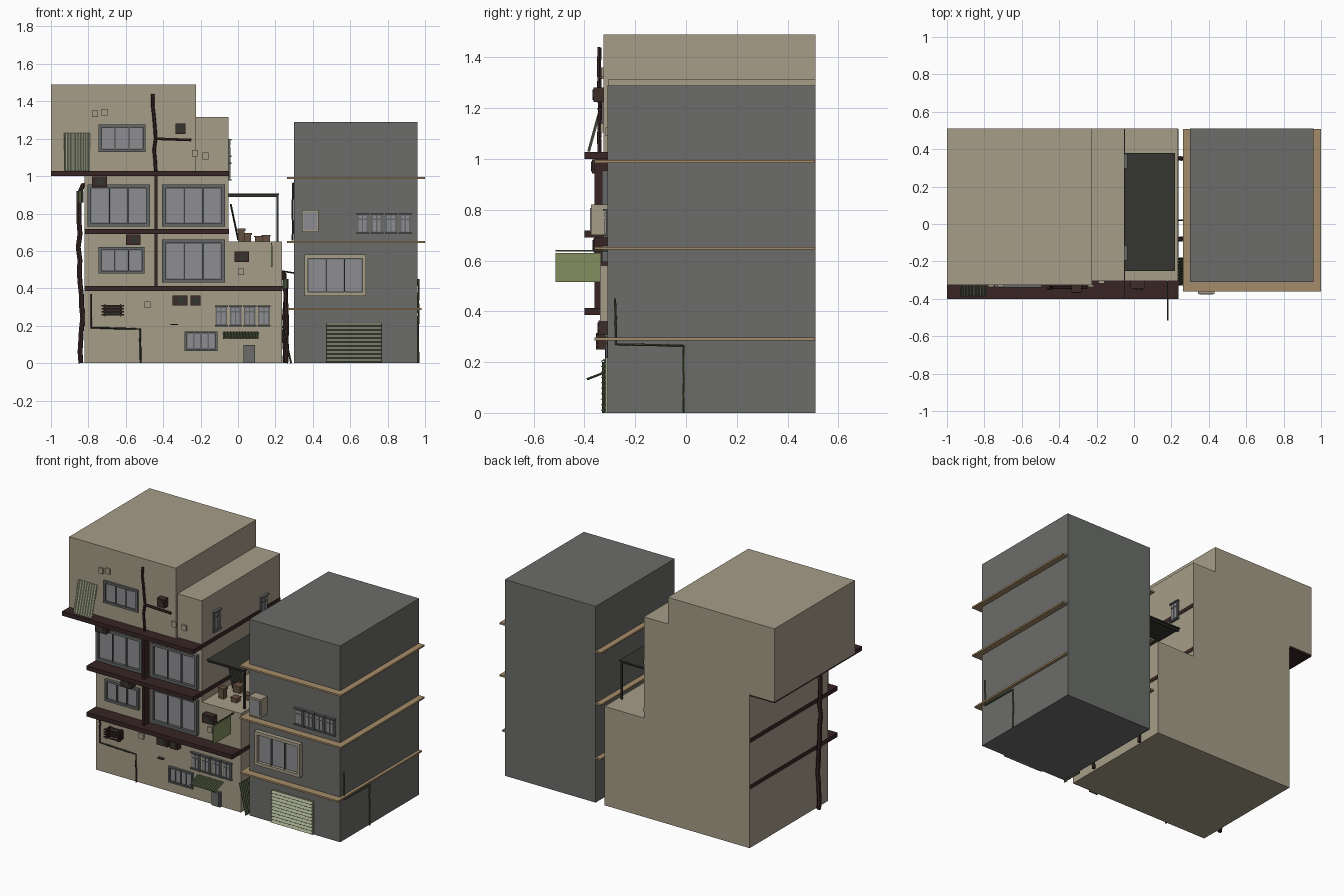
import bpy, bmesh, math, random
from mathutils import Vector, Matrix

if "Cube" in bpy.data.objects:
    bpy.data.objects.remove(bpy.data.objects["Cube"])
random.seed(4)

COL = {"beige": (.385, .34, .25), "grey": (.15, .155, .145), "red": (.04, .018, .018),
       "tan": (.37, .26, .14), "frame": (.13, .14, .135), "glass": (.27, .27, .29),
       "green": (.33, .36, .24), "olive": (.22, .27, .11), "brown": (.045, .025, .022),
       "dark": (.035, .037, .03), "moss": (.07, .09, .045), "pot": (.13, .08, .05)}
MAT = {}
for k, c in COL.items():
    MAT[k] = bpy.data.materials.new(k)
    MAT[k].diffuse_color = (*c, 1)


def boxes(name, parts):
    """One object from boxes (x0, x1, y0, y1, z0, z1, colour)."""
    me = bpy.data.meshes.new(name)
    bm = bmesh.new()
    used = []
    for x0, x1, y0, y1, z0, z1, c in parts:
        if c not in used:
            used.append(c)
            me.materials.append(MAT[c])
        m = Matrix.Translation(((x0+x1)/2, (y0+y1)/2, (z0+z1)/2)) @ Matrix.Diagonal((x1-x0, y1-y0, z1-z0, 1))
        for v in bmesh.ops.create_cube(bm, size=1, matrix=m)["verts"]:
            for f in v.link_faces:
                f.material_index = used.index(c)
    bm.to_mesh(me)
    bm.free()
    ob = bpy.data.objects.new(name, me)
    bpy.context.collection.objects.link(ob)
    return ob


def window(name, x0, x1, z0, z1, y, n, d=.014, col="frame", t=.014):
    """Framed window on a wall at y, facing -y, with n panes."""
    p = [(x0, x1, y-d, y+.01, z0, z0+t, col), (x0, x1, y-d, y+.01, z1-t, z1, col),
         (x0, x0+t, y-d, y+.01, z0+t, z1-t, col), (x1-t, x1, y-d, y+.01, z0+t, z1-t, col)]
    w, s = (x1-x0-2*t)/n, .005
    for i in range(n):
        a, b = x0+t+i*w, x0+t+(i+1)*w
        p.append((a+s, b-s, y-d*.45, y+.01, z0+t+s, z1-t-s, "glass"))
        p.append((a, b, y-d*.3, y+.01, z0+t, z1-t, "frame"))
        if i:
            p.append((a-s/2, a+s/2, y-d*.8, y+.01, z0+t, z1-t, "frame"))
    return boxes(name, p)


def small_window(name, x, z, y, w=.062, h=.105):
    """Narrow window: transom row over two tall panes."""
    p = [(x, x+w, y-.006, y+.01, z, z+h, "frame"), (x-.004, x+w+.004, y-.016, y+.01, z-.004, z+.004, "frame"),
         (x-.004, x+w+.004, y-.016, y+.01, z+h-.004, z+h+.004, "frame")]
    for i in range(2):
        a = x+.008+i*(w-.012)/2
        p.append((a, a+w/2-.012, y-.011, y, z+.01, z+h*.68, "glass"))
        p.append((a, a+w/2-.012, y-.011, y, z+h*.74, z+h-.01, "glass"))
    return boxes(name, p)


def pipe(name, pts, r, col, wobble=0.0):
    """Round pipe along points, optionally a little crooked."""
    path = []
    for a, b in zip(pts, pts[1:]):
        a, b = Vector(a), Vector(b)
        n = max(1, int((b-a).length/.06)) if wobble else 1
        path += [a.lerp(b, i/n) for i in range(n)]
    path.append(Vector(pts[-1]))
    cu = bpy.data.curves.new(name, "CURVE")
    cu.dimensions, cu.bevel_depth, cu.bevel_resolution, cu.use_fill_caps = "3D", r, 1, True
    s = cu.splines.new("POLY")
    s.points.add(len(path)-1)
    for i, v in enumerate(path):
        j = wobble if 0 < i < len(path)-1 else 0
        s.points[i].co = (v.x+random.uniform(-j, j), v.y+random.uniform(-j, j)*.5, v.z, 1)
    ob = bpy.data.objects.new(name, cu)
    ob.data.materials.append(MAT[col])
    bpy.context.collection.objects.link(ob)
    bpy.context.view_layer.objects.active = ob
    ob.select_set(True)
    bpy.ops.object.convert(target="MESH")
    bpy.ops.object.shade_smooth_by_angle()
    bpy.context.object.select_set(False)


def aircon(name, x, z, y, w=.08, h=.056, d=.04):
    """Box unit with a round fan guard."""
    boxes(name, [(x, x+w, y-d, y+.005, z, z+h, "brown")])
    bm = bmesh.new()
    bmesh.ops.create_cone(bm, cap_ends=True, segments=12, radius1=h*.36, radius2=h*.36, depth=.008,
                          matrix=Matrix.Translation((x+w*.55, y-d, z+h/2)) @ Matrix.Rotation(math.pi/2, 4, "X"))
    me = bpy.data.meshes.new(name+"_fan")
    bm.to_mesh(me)
    bm.free()
    me.materials.append(MAT["dark"])
    bpy.context.collection.objects.link(bpy.data.objects.new(name+"_fan", me))


def corrugated(name, corner, u, v, n, depth, col):
    """Zigzag sheet: ridges run along u, repeat along v."""
    corner, u, v = Vector(corner), Vector(u), Vector(v)
    nrm = u.cross(v).normalized()*depth
    bm = bmesh.new()
    rows = []
    for i in range(2*n+1):
        p = corner+v*(i/(2*n))+(nrm if i % 2 else Vector())
        rows.append((bm.verts.new(p), bm.verts.new(p+u)))
    for a, b in zip(rows, rows[1:]):
        bm.faces.new((a[0], a[1], b[1], b[0]))
    me = bpy.data.meshes.new(name)
    bm.to_mesh(me)
    bm.free()
    me.materials.append(MAT[col])
    ob = bpy.data.objects.new(name, me)
    ob.modifiers.new("thickness", "SOLIDIFY").thickness = .004
    bpy.context.collection.objects.link(ob)


F, T, G, B = -.305, -.325, -.31, .51   # front planes and shared back plane

# Left building masses
boxes("left_lower_block", [(-.82, .235, F, B, 0, .65, "beige")])
boxes("left_middle_block", [(-.82, -.05, F, B, .65, 1.01, "beige")])
boxes("left_top_block", [(-1, -.225, T, B, 1.01, 1.49, "beige")])
boxes("left_top_side_block", [(-.225, -.05, F, B, 1.01, 1.315, "beige")])
# Dark floor ledges and the balcony pillar
for i, (a, b, z) in enumerate([(-.822, .237, .385), (-.822, -.048, .69), (-1, -.048, 1.0)]):
    boxes(f"floor_ledge_{i}", [(a, b, -.4, B-.002, z, z+.028, "red")])
boxes("balcony_pillar", [(-.447, -.43, -.36, F, .41, 1.0, "red")])

# Left building windows
window("third_floor_window_left", -.805, -.47, .73, .955, F, 3, .025, t=.018)
window("third_floor_window_right", -.405, -.07, .73, .955, F, 3, .025, t=.018)
window("second_floor_window_left", -.745, -.5, .48, .62, F, 3, .02)
window("second_floor_window_right", -.405, -.07, .43, .66, F, 3, .025, t=.018)
window("top_floor_window", -.745, -.495, 1.13, 1.275, T, 3)
window("ground_window", -.285, -.11, .065, .17, F, 4, t=.01)
for i in range(4):
    small_window(f"ground_small_window_{i}", -.12+i*.076, .2, F)
    small_window(f"right_small_window_{i}", .637+i*.076, .695, G, .06)
# Windows on the side wall above the terrace
for i, (y, z) in enumerate([(-.19, 1.07), (.3, .98)]):
    ob = small_window(f"side_window_{i}", 0, 0, 0, .07, .125)
    ob.rotation_euler.z = math.pi/2
    ob.location = (-.05, y, z)

# Wall fixtures
for i, (x, z, w, y) in enumerate([(-.35, .307, .08, F), (-.255, .307, .055, F), (-.6, .632, .08, F-.02),
                                  (-.78, .943, .08, F-.025), (-.335, 1.225, .055, T), (-.02, .54, .08, F)]):
    aircon(f"aircon_{i}", x, z, y, w)
boxes("slatted_vent", [(-.72, -.62, F-.01, F, .255, .31, "dark")] +
      [(-.73, -.61, F-.05, F-.04, .256+i*.016, .262+i*.016, "brown") for i in range(4)] +
      [(x, x+.006, F-.05, F, .25, .315, "brown") for x in (-.715, -.631)])
corrugated("door_awning", (-.08, F, .165), (0, -.085, -.033), (.19, 0, 0), 12, .005, "moss")
boxes("small_door", [(.03, .092, F-.015, F, 0, .098, "frame"), (.037, .085, F-.018, F, .006, .09, "grey")])
boxes("wall_patches", [(x, x+.032, y-.012, y, z, z+.035, "beige") for x, z, y in
      [(-.78, 1.315, T), (-.73, 1.325, T), (-.247, 1.105, T), (-.5, .295, F), (-.19, 1.09, F), (.0, .47, F)]])
boxes("wall_tag", [(-.36, -.32, F-.02, F, .203, .209, "dark")])
corrugated("top_leaning_sheet", (-.93, -.385, 1.03), (0, .055, .2), (.14, 0, 0), 8, .007, "green")
boxes("hanging_sign", [(.176, .184, -.515, -.335, .515, .63, "olive"), (.177, .183, -.515, F, .635, .642, "moss")])

# Pipes
pipe("roof_pipe", [(-.44, T-.015, 1.02), (-.445, T-.015, 1.2), (-.455, T-.015, 1.44)], .009, "red", .006)
pipe("roof_pipe_branch", [(-.445, T-.015, 1.2), (-.25, T-.015, 1.193)], .008, "red", .002)
pipe("ground_pipe", [(-.785, F-.008, .37), (-.785, F-.008, .19), (-.525, F-.008, .182), (-.52, F-.008, 0)], .005, "dark", .002)
pipe("left_drain_pipe", [(-.84, -.18, 0), (-.835, -.18, .3), (-.85, -.18, .55), (-.845, -.18, .9), (-.835, -.18, .95),
                         (-.8, -.18, .955)], .014, "red", .006)
pipe("right_drain_pipe", [(.257, -.08, 0), (.262, -.08, .25), (.252, -.08, .42), (.25, -.08, .475), (.22, -.08, .485)],
     .012, "red", .004)
pipe("left_pipe_collar", [(-.845, -.18, .86), (-.845, -.18, .92)], .018, "moss")
pipe("right_pipe_collar", [(.253, -.08, .4), (.253, -.08, .45)], .016, "moss")
pipe("right_back_pipe", [(.25, .35, 0), (.252, .35, .45), (.22, .35, .47)], .012, "red", .004)
pipe("wall_link_pipe", [(.22, .02, .495), (.31, .02, .48)], .005, "dark")
pipe("grey_side_pipe", [(.965, -.01, 0), (.965, -.01, .265), (.965, -.275, .27), (.965, -.28, .45)], .005, "moss", .002)
pipe("grey_inner_pipe", [(.292, -.1, .655), (.292, -.1, .96), (.31, -.1, .965)], .006, "dark", .002)

# Terrace canopy, posts and clutter
boxes("canopy", [(-.05, .22, -.25, .38, .9, .908, "dark")] +
      [(.205, .217, y, y+.012, .65, .9, "dark") for y in (-.24, .36)] +
      [(-.05, .217, y, y+.01, .888, .9, "dark") for y in (-.24, .06, .36)])
corrugated("terrace_leaning_sheet", (-.04, -.06, .85), (.04, 0, -.19), (0, .12, 0), 8, .006, "dark")
for i, (x, y, w, h) in enumerate([(0, -.2, .035, .07), (.09, -.2, .04, .03), (.13, -.13, .04, .035),
                                  (.02, -.08, .05, .045), (.1, .02, .04, .03)]):
    boxes(f"terrace_crate_{i}", [(x, x+w, y, y+w, .65, .65+h, "pot"), (x-.004, x+w+.004, y-.004, y+w+.004,
                                                                     .65+h*.8, .65+h, "pot")])
corrugated("alley_leaning_sheet", (.285, -.33, 0), (-.045, 0, .2), (0, .15, 0), 9, .006, "moss")

# Right building with tan floor bands
boxes("right_block", [(.3, .96, G, B, 0, 1.29, "grey")])
for i, (z, x0, x1) in enumerate([(.285, .265, .98), (.643, .262, 1), (.985, .262, 1)]):
    boxes(f"floor_band_{i}", [(x0, x1, -.36, B-.001, z, z+.011, "tan")])
window("right_large_window", .355, .685, .36, .58, G, 3, .028, "beige", .02)
boxes("wall_box_unit", [(.342, .43, -.375, G, .7, .82, "beige"), (.35, .422, -.378, -.37, .712, .808, "glass")])
# Shutter door
boxes("shutter_backing", [(.472, .768, G-.008, G, 0, .218, "green")])
corrugated("shutter_door", (.472, G-.008, 0), (.296, 0, 0), (0, 0, .215), 10, .018, "green")

for m in bpy.data.materials:
    if m.users and not m.is_grease_pencil:
        m.use_nodes = True
        m.node_tree.nodes["Principled BSDF"].inputs["Base Color"].default_value = m.diffuse_color
